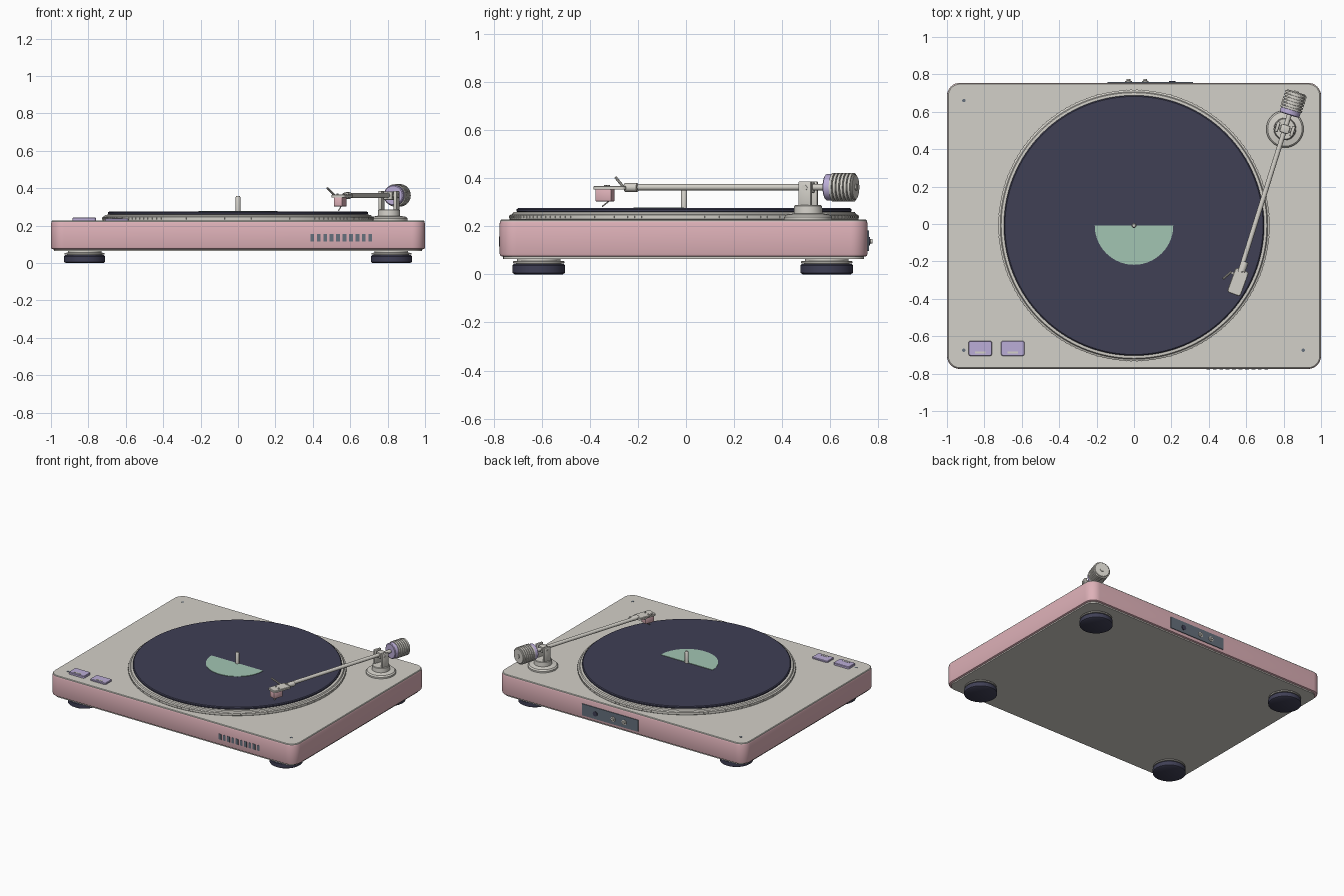
import bpy, bmesh, math
from mathutils import Matrix, Vector

cube = bpy.data.objects.get("Cube")
if cube:
    bpy.data.objects.remove(cube, do_unlink=True)


def material(name, rgb):
    m = bpy.data.materials.new(name)
    m.use_nodes = True
    m.diffuse_color = (*rgb, 1)
    bsdf = next(n for n in m.node_tree.nodes if n.type == 'BSDF_PRINCIPLED')
    bsdf.inputs["Base Color"].default_value = (*rgb, 1)
    return m


GREY = material("warm grey", (0.65, 0.63, 0.58))
PINK = material("dusty pink", (0.73, 0.44, 0.48))
NAVY = material("dark navy", (0.05, 0.05, 0.09))
LILAC = material("lilac", (0.50, 0.42, 0.68))
GREEN = material("sage green", (0.36, 0.56, 0.45))
SLATE = material("slate", (0.13, 0.16, 0.20))

I = Matrix.Identity(4)
T = Matrix.Translation


def finish(name, bm, mat, matrix=I):
    bmesh.ops.recalc_face_normals(bm, faces=bm.faces)
    me = bpy.data.meshes.new(name)
    bm.to_mesh(me)
    bm.free()
    me.materials.append(mat)
    me.shade_smooth()
    me.set_sharp_from_angle(angle=math.radians(35))
    ob = bpy.data.objects.new(name, me)
    ob.matrix_world = matrix
    bpy.context.collection.objects.link(ob)
    return ob


def loft(name, rings, mat, matrix=I):
    """Skin a stack of equal-length closed rings and cap both ends."""
    bm = bmesh.new()
    vs = [[bm.verts.new(p) for p in ring] for ring in rings]
    n = len(vs[0])
    for a, b in zip(vs, vs[1:]):
        for i in range(n):
            j = (i + 1) % n
            bm.faces.new((a[i], a[j], b[j], b[i]))
    bm.faces.new(vs[0])
    bm.faces.new(vs[-1])
    return finish(name, bm, mat, matrix)


def lathe(name, profile, mat, matrix=I, n=48):
    """Turn (radius, height) pairs about the local z axis."""
    turn = [2 * math.pi * i / n for i in range(n)]
    return loft(name, [[(r * math.cos(a), r * math.sin(a), z) for a in turn]
                       for r, z in profile], mat, matrix)


def rod(name, start, end, r, mat, matrix=I, n=16):
    a, b = Vector(start), Vector(end)
    d = b - a
    rot = d.to_track_quat('Z', 'Y').to_matrix().to_4x4()
    return lathe(name, [(r, 0), (r, d.length)], mat, matrix @ T(a) @ rot, n)


def slab(name, hx, hy, radius, levels, mat, matrix=I, seg=8):
    """Rounded rectangle lofted through (inset, height) levels."""
    rings = []
    for inset, z in levels:
        ring = []
        for k, (sx, sy) in enumerate(((1, 1), (-1, 1), (-1, -1), (1, -1))):
            for s in range(seg + 1):
                a = math.pi / 2 * (k + s / seg)
                r = radius - inset
                ring.append((sx * (hx - radius) + r * math.cos(a),
                             sy * (hy - radius) + r * math.sin(a), z))
        rings.append(ring)
    return loft(name, rings, mat, matrix)


def box(name, size, loc, mat, matrix=I, bevel=0.0):
    bm = bmesh.new()
    bmesh.ops.create_cube(bm, size=1, matrix=T(loc) @ Matrix.Diagonal((*size, 1)))
    if bevel:
        bmesh.ops.bevel(bm, geom=bm.edges[:], offset=bevel, segments=2,
                        profile=0.5, affect='EDGES')
    return finish(name, bm, mat, matrix)


# Plinth: bottom plate, coloured shell and top plate
mid = T((0, -0.01, 0))
slab("bottom_plate", 0.985, 0.75, 0.065, [(0, 0.064), (0, 0.08)], GREY, mid)
slab("plinth_shell", 1.0, 0.765, 0.07,
     [(0.012, 0.073), (0.003, 0.077), (0, 0.086), (0, 0.211), (0.003, 0.219)], PINK, mid)
slab("top_plate", 1.0, 0.765, 0.07,
     [(0.003, 0.218), (0.003, 0.223), (0.007, 0.227)], GREY, mid)

# Feet
for fx, sx in (("left", 0.82), ("right", -0.82)):
    for fy, y in (("front", -0.612), ("back", 0.585)):
        at = T((sx, y, 0))
        lathe(f"{fy}_{fx}_foot", [(0.10, 0), (0.11, 0.006), (0.11, 0.036), (0.104, 0.042)],
              NAVY, at)
        lathe(f"{fy}_{fx}_foot_collar", [(0.095, 0.04), (0.095, 0.045), (0.107, 0.046),
              (0.107, 0.054), (0.09, 0.056), (0.09, 0.07)], GREY, at)

# Platter with a studded rim, mat, half-round label and spindle
centre = T((0, -0.008, 0))
lathe("platter", [(0.715, 0.22), (0.725, 0.229), (0.725, 0.246), (0.715, 0.25),
                  (0.71, 0.258), (0.69, 0.259)], GREY, centre, 128)
bm = bmesh.new()
for i in range(150):
    spin = Matrix.Rotation(2 * math.pi * i / 150, 4, 'Z')
    bmesh.ops.create_cube(bm, size=0.01, matrix=spin @ T((0.722, 0, 0.238)))
finish("rim_studs", bm, GREY, centre)
lathe("record", [(0.69, 0.256), (0.696, 0.262), (0.696, 0.27), (0.69, 0.275)],
      NAVY, centre, 128)
half = [(0.21 * math.cos(a), 0.21 * math.sin(a))
        for a in (-math.pi * i / 40 for i in range(41))]
loft("label", [[(x, y, z) for x, y in half] for z in (0.272, 0.278)], GREEN, centre)
lathe("spindle", [(0.013, 0.27), (0.013, 0.352), (0.008, 0.36)], GREY, centre, 20)

# Push buttons with marker strips
for name, x, top in (("start", -0.822, 0.243), ("speed", -0.648, 0.238)):
    at = T((x, -0.665, 0))
    slab(f"{name}_button", 0.063, 0.04, 0.012,
         [(0, 0.22), (0, top - 0.003), (0.003, top)], LILAC, at, 4)
    box(f"{name}_button_marker", (0.055, 0.01, 0.004), (0, -0.022, top), GREY, at)

# Deck screws
for i, (x, y) in enumerate(((-0.91, 0.66), (-0.91, -0.675), (0.905, -0.675))):
    lathe(f"deck_screw_{i + 1}", [(0.009, 0.224), (0.009, 0.229)], SLATE, T((x, y, 0)), 12)

# Front vent slots
for i in range(10):
    box(f"vent_slot_{i + 1}", (0.02, 0.006, 0.04), (0.397 + i * 0.0345, -0.774, 0.136), SLATE)

# Rear socket panel
box("socket_panel", (0.455, 0.008, 0.085), (0.087, 0.756, 0.14), SLATE)
for side, x in (("left", 0.06), ("right", -0.03)):
    at = T((x, 0.757, 0.137)) @ Matrix.Rotation(-math.pi / 2, 4, 'X')
    lathe(f"{side}_socket", [(0.018, 0), (0.018, 0.008), (0.01, 0.009), (0.01, 0.018)],
          GREY, at, 20)
rod("power_socket", (0.205, 0.757, 0.137), (0.205, 0.765, 0.137), 0.018, NAVY)

# Tonearm: base and yoke
pivot = T((0.807, 0.508, 0)) @ Matrix.Rotation(math.radians(-17.4), 4, 'Z')
lathe("arm_base", [(0.10, 0.224), (0.10, 0.238), (0.092, 0.247), (0.06, 0.253),
                   (0.058, 0.283), (0.054, 0.287)], GREY, pivot)
for side, x in (("left", 0.042), ("right", -0.042)):
    box(f"{side}_yoke_post", (0.018, 0.056, 0.105), (x, 0, 0.334), GREY, pivot, 0.005)
rod("pivot_axle", (-0.055, 0, 0.36), (0.055, 0, 0.36), 0.012, GREY, pivot)
box("bearing_block", (0.05, 0.045, 0.045), (0, 0, 0.36), GREY, pivot, 0.006)

# Tonearm: tube and ribbed counterweight
arm = pivot @ T((0, 0, 0.362))
rod("arm_tube", (0, -0.8, 0), (0, 0.1, 0), 0.013, GREY, arm)
back = arm @ Matrix.Rotation(-math.pi / 2, 4, 'X')
lathe("weight_dial", [(0.05, 0.078), (0.055, 0.082), (0.055, 0.108)], LILAC, back)
ribs = [(0.05, 0.106)]
for i in range(6):
    z = 0.108 + i * 0.016
    ribs += [(0.06, z), (0.06, z + 0.011), (0.053, z + 0.012), (0.053, z + 0.016)]
lathe("counterweight", ribs + [(0.05, 0.207)], GREY, back)
rod("weight_cap", (0, 0.2, 0), (0, 0.212, 0), 0.014, GREY, arm)

# Tonearm: headshell, cartridge, stylus and finger lift
head = T((0.556, -0.31, 0.36)) @ Matrix.Rotation(math.radians(-20), 4, 'Z')
slab("headshell", 0.038, 0.07, 0.015, [(0, -0.008), (0, 0.004), (0.003, 0.007)], GREY, head, 4)
rod("headshell_collar", (0, 0.06, 0.001), (0, 0.115, 0.001), 0.018, GREY, head)
box("cartridge", (0.05, 0.07, 0.05), (0, -0.028, -0.032), PINK, head, 0.004)
rod("stylus", (0, -0.01, -0.055), (-0.004, -0.042, -0.078), 0.003, GREY, head, 8)
box("finger_lift_root", (0.03, 0.012, 0.006), (-0.045, 0.035, 0), GREY, head)
rod("finger_lift", (-0.054, 0.036, 0), (-0.08, -0.01, 0.042), 0.006, GREY, head, 10)
for side, x in (("left", 0.018), ("right", -0.018)):
    rod(f"{side}_headshell_screw", (x, -0.02, 0.005), (x, -0.02, 0.012), 0.006, GREY, head, 10)
